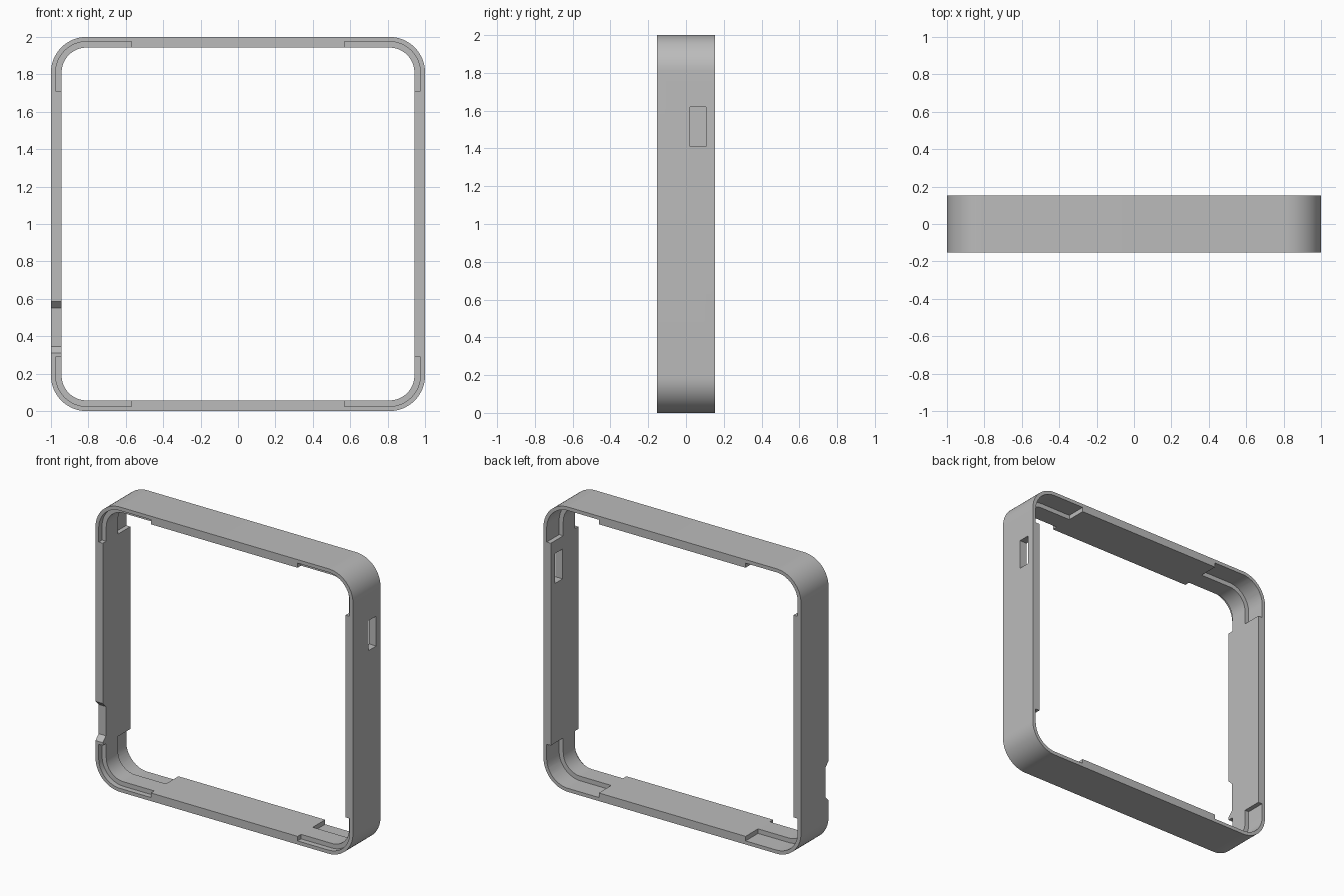
import bpy, bmesh, math
from mathutils import Vector

cube = bpy.data.objects.get("Cube")
if cube:
    bpy.data.objects.remove(cube, do_unlink=True)

HALF, DEPTH, WALL, LIP, RADIUS = 1.0, 0.153, 0.057, 0.025, 0.19
STEPS = 16


def corner_arc(inset):
    """Points of the upper +x corner, inset from the outer edge."""
    c, r = HALF - RADIUS, RADIUS - inset
    angles = [math.pi / 2 * (1 - i / STEPS) for i in range(STEPS + 1)]
    return [(c + r * math.cos(a), c + r * math.sin(a)) for a in angles]


def rounded_square(inset):
    pts = []
    for k in range(4):
        for x, z in corner_arc(inset):
            for _ in range(k):
                x, z = z, -x
            pts.append((x, z))
    return pts


def prism(bm, points, sweep):
    """Closed solid swept from a flat outline."""
    face = bm.faces.new([bm.verts.new(p) for p in points])
    out = bmesh.ops.extrude_face_region(bm, geom=[face], use_keep_orig=True)
    verts = [v for v in out["geom"] if isinstance(v, bmesh.types.BMVert)]
    bmesh.ops.translate(bm, verts=verts, vec=Vector(sweep))


def make_object(name, bm):
    bmesh.ops.recalc_face_normals(bm, faces=bm.faces[:])
    mesh = bpy.data.meshes.new(name)
    bm.to_mesh(mesh)
    bm.free()
    obj = bpy.data.objects.new(name, mesh)
    bpy.context.collection.objects.link(obj)
    return obj


# Rounded square ring
bm = bmesh.new()
loops = []
for inset, y in ((0, -DEPTH), (0, DEPTH), (WALL, DEPTH), (WALL, -DEPTH)):
    loops.append([bm.verts.new((x, y, z + HALF)) for x, z in rounded_square(inset)])
for k in range(4):
    a, b = loops[k], loops[(k + 1) % 4]
    for i in range(len(a)):
        j = (i + 1) % len(a)
        bm.faces.new((a[i], a[j], b[j], b[i]))
frame = make_object("frame", bm)

# Stepped corner pockets, shallow in front and deep behind
cut = bmesh.new()
outline = [(0.57, 0.9), (0.57, HALF - LIP)] + corner_arc(LIP)
outline += [(HALF - LIP, 0.71), (0.9, 0.71)]
for sx in (-1, 1):
    for sz in (-1, 1):
        for y0, y1 in ((-0.3, -0.115), (0.015, 0.3)):
            pts = [(sx * x, y0, HALF + sz * z) for x, z in outline]
            prism(cut, pts, (0, y1 - y0, 0))

# Chamfered notch in the front edge of the -x wall
notch = [(-0.2, 0.31), (-DEPTH, 0.31), (-0.118, 0.345),
         (-0.118, 0.55), (-DEPTH, 0.585), (-0.2, 0.585)]
prism(cut, [(-1.1, y, z) for y, z in notch], (0.2, 0, 0))

# Rectangular window through the +x wall
window = [(0.022, 1.41), (0.105, 1.41), (0.105, 1.62), (0.022, 1.62)]
prism(cut, [(0.9, y, z) for y, z in window], (0.2, 0, 0))

cutter = make_object("cutter", cut)
cutter.hide_render = True

# Apply the cuts
mod = frame.modifiers.new("cuts", 'BOOLEAN')
mod.operation = 'DIFFERENCE'
mod.solver = 'EXACT'
mod.object = cutter
bpy.ops.object.select_all(action='DESELECT')
frame.select_set(True)
bpy.context.view_layer.objects.active = frame
bpy.ops.object.modifier_apply(modifier=mod.name)
bpy.data.objects.remove(cutter, do_unlink=True)
bpy.ops.object.shade_smooth_by_angle(angle=math.radians(25))

# Plain grey finish
grey = bpy.data.materials.new("grey")
grey.use_nodes = True
colour = (0.5, 0.5, 0.5, 1)
grey.diffuse_color = colour
grey.node_tree.nodes["Principled BSDF"].inputs["Base Color"].default_value = colour
frame.data.materials.clear()
frame.data.materials.append(grey)
